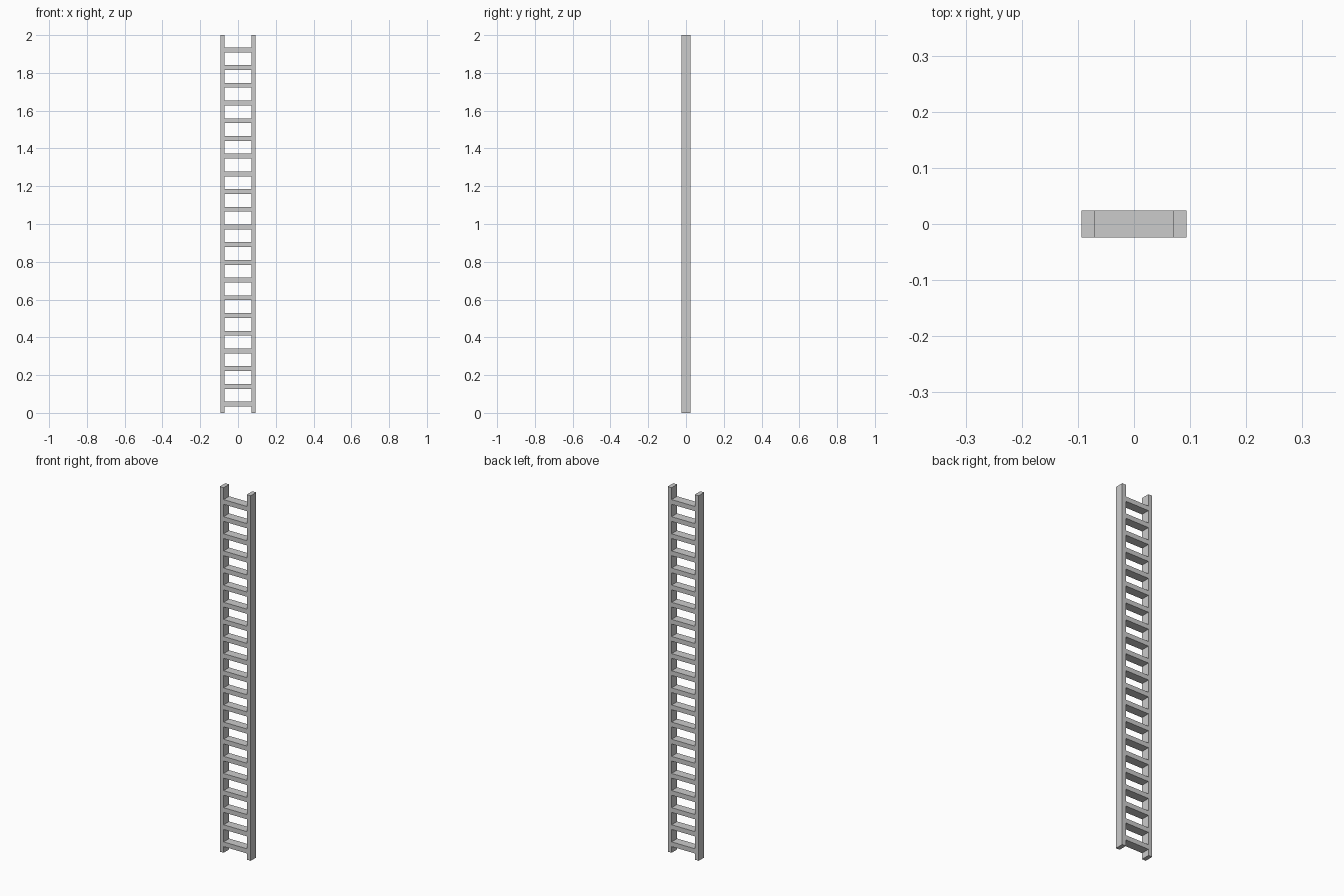
import bpy

if "Cube" in bpy.data.objects:
    bpy.data.objects.remove(bpy.data.objects["Cube"])

U = 0.0234375          # base module: thickness of rails and rungs
DEPTH = 2.04 * U
HEIGHT = 2.0
RUNGS = 21


def box(name, size, centre):
    bpy.ops.mesh.primitive_cube_add(size=1, location=centre)
    ob = bpy.context.object
    ob.name = name
    ob.scale = size
    bpy.ops.object.transform_apply(location=False, rotation=False, scale=True)
    return ob


# Two upright side rails
for name, side in (("left_rail", -1), ("right_rail", 1)):
    box(name, (U, DEPTH, HEIGHT), (side * 3.5 * U, 0, HEIGHT / 2))

# Evenly spaced rungs, flush with the rails front and back
for i in range(RUNGS):
    box(f"rung_{i + 1:02d}", (6 * U, DEPTH, 1.1 * U), (0, 0, (2 + 4 * i) * U))
